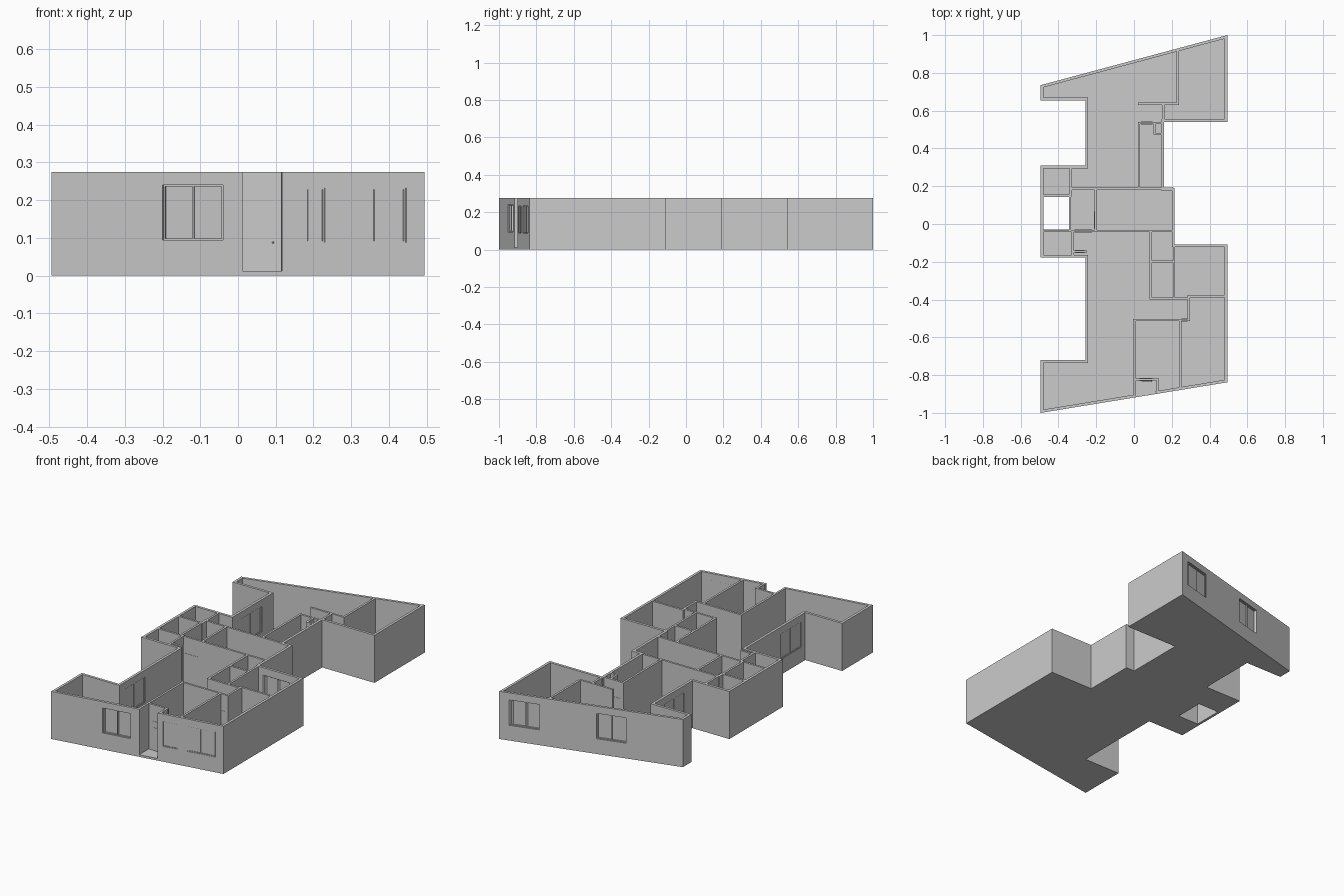
import bpy, bmesh
from mathutils import Vector as V

if "Cube" in bpy.data.objects:
    bpy.data.objects.remove(bpy.data.objects["Cube"])

H, FLOOR, T = 0.275, 0.012, 0.015

OUT = [(-.494, -1), (.494, -.838), (.494, -.108), (.215, -.108), (.215, .19), (.16, .19),
       (.16, .54), (.494, .54), (.494, 1), (-.494, .735), (-.494, .655), (-.258, .655),
       (-.258, .31), (-.494, .31), (-.494, -.178), (-.258, -.178), (-.258, -.72), (-.494, -.72)]
OUT = [V(p) for p in OUT]
N = len(OUT)


def finish(bm, name):
    bmesh.ops.recalc_face_normals(bm, faces=bm.faces)
    me = bpy.data.meshes.new(name)
    bm.to_mesh(me)
    bm.free()
    ob = bpy.data.objects.new(name, me)
    bpy.context.collection.objects.link(ob)
    return ob


def slab(bm, quad, t0, t1, s0, s1, z0, z1):
    """Block inside a wall quad: t runs along it, s runs through it."""
    if t1 - t0 < 1e-5 or z1 - z0 < 1e-5:
        return
    a, b, c, d = quad
    at = lambda t, s: a.lerp(b, t).lerp(d.lerp(c, t), s)
    ring = [at(t0, s0), at(t1, s0), at(t1, s1), at(t0, s1)]
    lo, hi = [[bm.verts.new((p.x, p.y, z)) for p in ring] for z in (z0, z1)]
    bm.faces.new(lo)
    bm.faces.new(hi)
    for i in range(4):
        j = (i + 1) % 4
        bm.faces.new((lo[i], lo[j], hi[j], hi[i]))


def wall(bm, quad, openings):
    """Full-height wall with rectangular openings (t0, t1, z0, z1)."""
    t = 0
    for t0, t1, z0, z1 in sorted(openings):
        slab(bm, quad, t, t0, 0, 1, 0, H)
        slab(bm, quad, t0, t1, 0, 1, 0, z0)
        slab(bm, quad, t0, t1, 0, 1, z1, H)
        t = t1
    slab(bm, quad, t, 1, 0, 1, 0, H)


def window(name, quad, t0, t1, z0, z1, s0, s1, pane):
    """Frame, centre mullion and pane."""
    bm = bmesh.new()
    w = .004
    tw = w / (quad[1] - quad[0]).length
    mid = (t0 + t1) / 2
    for c in (t0 + tw / 2, mid, t1 - tw / 2):
        slab(bm, quad, c - tw / 2, c + tw / 2, s0, s1, z0, z1)
    for z in (z0, z1 - w):
        slab(bm, quad, t0, t1, s0, s1, z, z + w)
    slab(bm, quad, t0, t1, pane - .05, pane + .05, z0, z1)
    finish(bm, name)


# floor with the open light well
bm = bmesh.new()
well = [V(p) for p in ((-.48, -.03), (-.345, -.03), (-.345, .142), (-.48, .142))]
for loop in (OUT, well):
    vs = [bm.verts.new((p.x, p.y, 0)) for p in loop]
    for i, v in enumerate(vs):
        bm.edges.new((v, vs[(i + 1) % len(vs)]))
bmesh.ops.triangle_fill(bm, use_beauty=True, edges=bm.edges[:], normal=(0, 0, 1))
ext = bmesh.ops.extrude_face_region(bm, geom=bm.faces[:], use_keep_orig=True)
bmesh.ops.translate(bm, vec=(0, 0, FLOOR),
                    verts=[g for g in ext["geom"] if isinstance(g, bmesh.types.BMVert)])
finish(bm, "floor")

# mitred inner line of the outer walls
INN = []
for i, p in enumerate(OUT):
    e0, e1 = (p - OUT[i - 1]).normalized(), (OUT[(i + 1) % N] - p).normalized()
    n0, n1 = V((-e0.y, e0.x)), V((-e1.y, e1.x))
    INN.append(p + (n0 + n1) * (T / (1 + n0.dot(n1))))

# windows: edge, axis, from, to, z0, z1, frame depth range, pane depth
WINDOWS = [(0, 0, -.2, -.04, .095, .24, .4, 1, .95),
           (0, 0, .148, .23, .088, .232, .2, .8, .5),
           (0, 0, .285, .447, .088, .232, .2, .8, .5),
           (2, 0, .43, .26, .088, .232, 0, .6, .05),
           (8, 0, .44, .277, .088, .235, .4, 1, .95),
           (8, 0, -.03, -.19, .088, .235, .4, 1, .95),
           (11, 1, .56, .38, .088, .235, .2, .8, .5),
           (15, 1, -.5, -.68, .088, .235, .2, .8, .5)]
holes = {i: [] for i in range(N)}


def quad_of(i):
    j = (i + 1) % N
    return OUT[i], OUT[j], INN[j], INN[i]


def t_on(i, axis, value):
    a, b = OUT[i], OUT[(i + 1) % N]
    return (value - a[axis]) / (b[axis] - a[axis])


for k, (e, ax, u0, u1, z0, z1, s0, s1, pane) in enumerate(WINDOWS):
    t0, t1 = t_on(e, ax, u0), t_on(e, ax, u1)
    holes[e].append((t0, t1, z0, z1))
    window(f"window_{k + 1}", quad_of(e), t0, t1, z0, z1, s0, s1, pane)
# open porch in the front wall
holes[0].append((t_on(0, 0, .012), t_on(0, 0, .117), FLOOR, H))

bm = bmesh.new()
for i in range(N):
    wall(bm, quad_of(i), holes[i])
finish(bm, "outer_walls")


def box(bm, x0, x1, y0, y1, z0, z1):
    slab(bm, [V(p) for p in ((x0, y0), (x1, y0), (x1, y1), (x0, y1))], 0, 1, 0, 1, z0, z1)


# partitions: along x as (y, x0, x1), along y as (x, y0, y1)
ALONG_X = [(.636, .02, .237), (.535, .02, .16), (.476, .106, .155), (.186, -.345, .21),
           (.149, -.49, -.33), (-.037, -.49, .21), (-.145, -.325, -.25), (-.2, .082, .21),
           (-.395, .082, .297), (-.382, .282, .485), (-.508, -.004, .297), (-.823, .002, .132)]
ALONG_Y = [(.231, .636, .925), (.155, .54, .636), (.026, .19, .54), (.108, .475, .535),
           (-.335, .145, .305), (-.339, -.037, .19), (-.203, -.037, .186),
           (-.324, -.172, -.037), (.088, -.395, -.037), (.212, -.395, -.108),
           (.29, -.508, -.382), (.004, -.908, -.508), (.245, -.873, -.508),
           (.124, -.893, -.823)]
bm = bmesh.new()
h = .006
for y, x0, x1 in ALONG_X:
    box(bm, x0, x1, y - h, y + h, 0, H)
for x, y0, y1 in ALONG_Y:
    box(bm, x - h, x + h, y0, y1, 0, H)
finish(bm, "partition_walls")

# door leaves, standing slightly proud of their partitions
d = h + .0015
DOORS = {"hall_door": (-.315, -.222, -.037 - d, -.037 + d),
         "closet_door": (-.312, -.262, -.145 - d, -.145 + d),
         "bath_door": (.036, .098, .535 - d, .535 + d),
         "bedroom_door": (.252, .284, -.508 - d, -.508 + d),
         "middle_door": (-.203 - d, -.203 + d, -.025, .065),
         "side_door": (-.335 - d, -.335 + d, .205, .285),
         "front_door": (.03, .097, -.823 - d, -.823 + d)}
for name, (x0, x1, y0, y1) in DOORS.items():
    bm = bmesh.new()
    box(bm, x0, x1, y0, y1, FLOOR, .18)
    finish(bm, name)

# front door glazing bar and knob
bm = bmesh.new()
box(bm, .04, .088, -.823 - d - .002, -.823, .141, .145)
finish(bm, "front_door_bar")
bpy.ops.mesh.primitive_uv_sphere_add(segments=12, ring_count=8, radius=.0025,
                                     location=(.0925, -.833, .088))
bpy.context.object.name = "front_door_knob"
